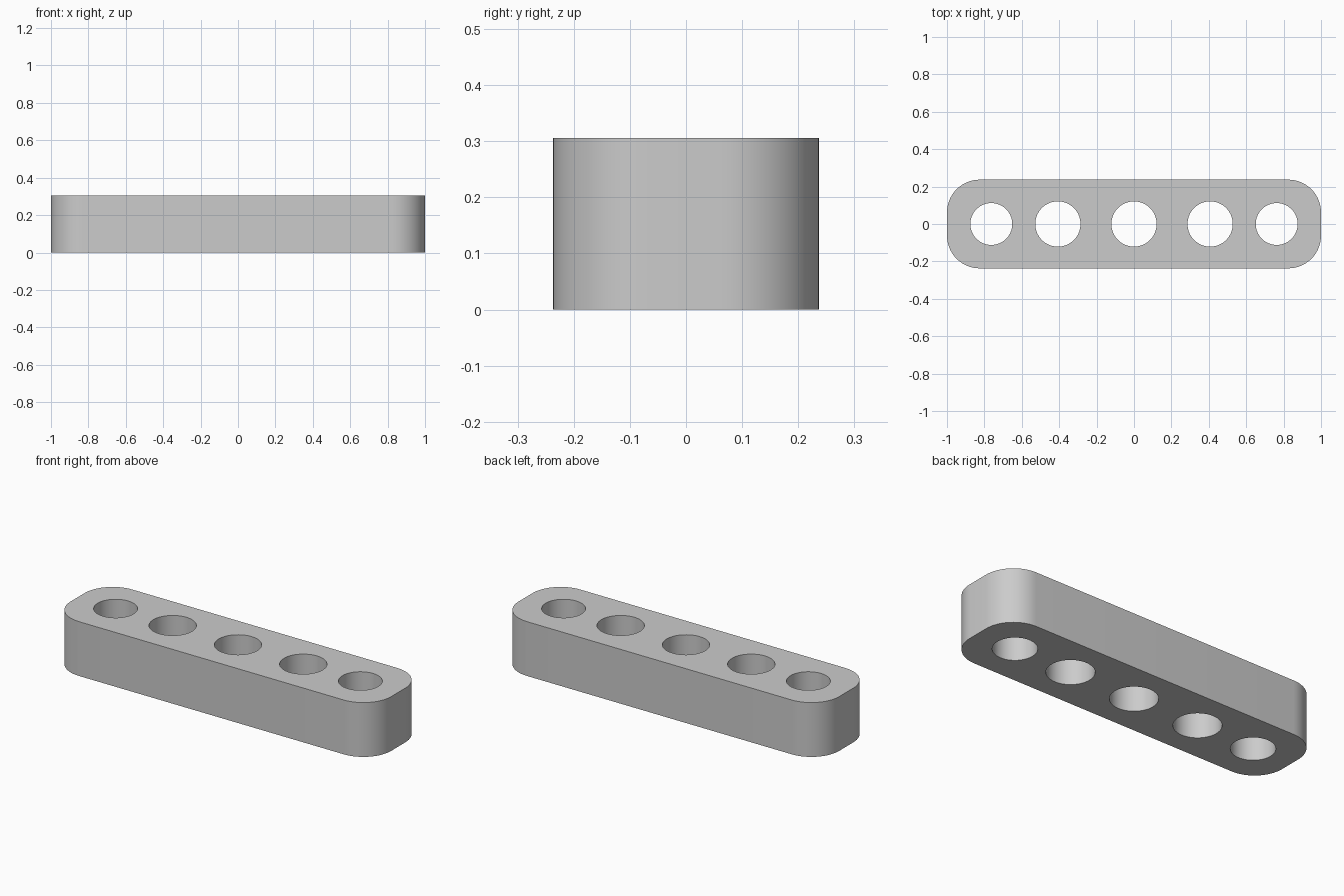
import bpy
import bmesh
import math

LENGTH, WIDTH, HEIGHT = 2.0, 0.474, 0.306
CORNER_RADIUS = 0.175

cube = bpy.data.objects.get("Cube")
if cube:
    bpy.data.objects.remove(cube, do_unlink=True)

grey = bpy.data.materials.new("plain grey")
grey.use_nodes = True
grey.diffuse_color = (0.6, 0.6, 0.6, 1)
grey.node_tree.nodes["Principled BSDF"].inputs["Base Color"].default_value = grey.diffuse_color


def add_object(name, bm):
    mesh = bpy.data.meshes.new(name)
    bm.to_mesh(mesh)
    bm.free()
    mesh.materials.append(grey)
    obj = bpy.data.objects.new(name, mesh)
    bpy.context.collection.objects.link(obj)
    return obj


# Bar: a block with rounded vertical edges
bm = bmesh.new()
bmesh.ops.create_cube(bm, size=1)
bmesh.ops.scale(bm, vec=(LENGTH, WIDTH, HEIGHT), verts=bm.verts)
bmesh.ops.translate(bm, vec=(0, 0, HEIGHT / 2), verts=bm.verts)
upright = [e for e in bm.edges if abs(e.verts[0].co.z - e.verts[1].co.z) > HEIGHT / 2]
bmesh.ops.bevel(bm, geom=upright, offset=CORNER_RADIUS, segments=16,
                profile=0.5, affect='EDGES')
bar = add_object("bar", bm)

# Hole cutters: (x, radius), smaller at the two ends
bm = bmesh.new()
for x, radius in [(-0.763, 0.112), (-0.407, 0.121), (0, 0.121), (0.407, 0.121), (0.763, 0.112)]:
    made = bmesh.ops.create_cone(bm, cap_ends=True, segments=64, radius1=radius,
                                 radius2=radius, depth=HEIGHT * 2)
    bmesh.ops.translate(bm, vec=(x, 0, HEIGHT / 2), verts=made["verts"])
cutter = add_object("hole_cutter", bm)
cutter.hide_render = True

# Cut the through holes
cut = bar.modifiers.new("holes", 'BOOLEAN')
cut.operation = 'DIFFERENCE'
cut.solver = 'EXACT'
cut.object = cutter
bpy.ops.object.select_all(action='DESELECT')
bar.select_set(True)
bpy.context.view_layer.objects.active = bar
bpy.ops.object.modifier_apply(modifier=cut.name)
bpy.data.objects.remove(cutter, do_unlink=True)

# Round walls smooth, rims sharp
bpy.ops.object.shade_smooth_by_angle(angle=math.radians(30))
